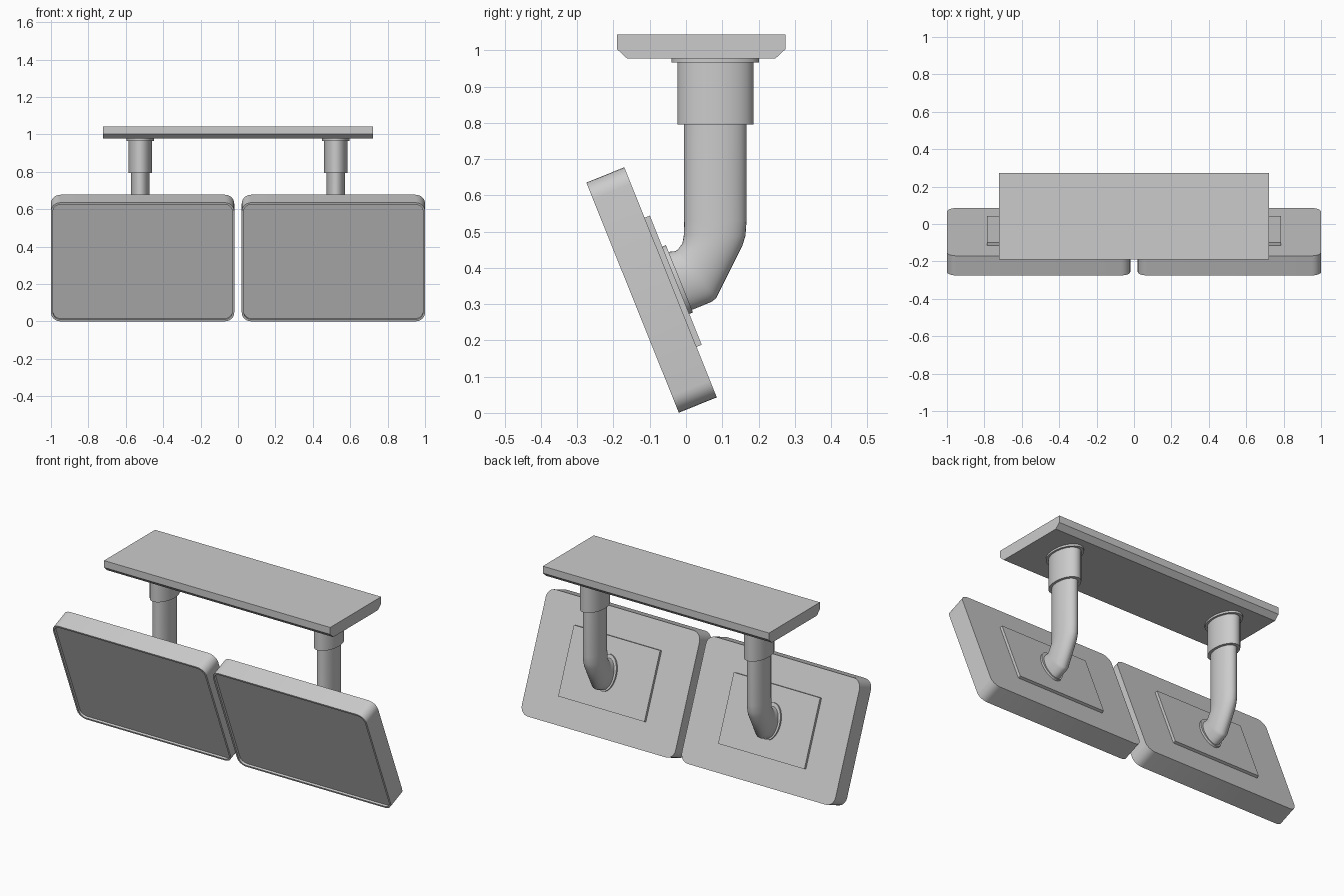
import bpy, bmesh
from math import sin, cos, pi, radians
from mathutils import Matrix, Vector

cube = bpy.data.objects.get("Cube")
if cube:
    bpy.data.objects.remove(cube, do_unlink=True)

grey = bpy.data.materials.new("light_grey")
grey.use_nodes = True
colour = (0.6, 0.6, 0.6, 1)
grey.diffuse_color = colour
grey.node_tree.nodes["Principled BSDF"].inputs["Base Color"].default_value = colour


def loft(name, rings, matrix=Matrix()):
    """Skin a row of equal point rings and cap both ends."""
    bm = bmesh.new()
    rows = [[bm.verts.new(matrix @ Vector(p)) for p in ring] for ring in rings]
    n = len(rows[0])
    for a, b in zip(rows, rows[1:]):
        for i in range(n):
            j = (i + 1) % n
            bm.faces.new((a[i], a[j], b[j], b[i]))
    bm.faces.new(rows[0][::-1])
    bm.faces.new(rows[-1])
    bmesh.ops.recalc_face_normals(bm, faces=bm.faces)
    mesh = bpy.data.meshes.new(name)
    bm.to_mesh(mesh)
    bm.free()
    mesh.materials.append(grey)
    obj = bpy.data.objects.new(name, mesh)
    bpy.context.collection.objects.link(obj)
    bpy.ops.object.select_all(action='DESELECT')
    obj.select_set(True)
    bpy.context.view_layer.objects.active = obj
    bpy.ops.object.shade_smooth_by_angle(angle=radians(35))
    return obj


def rounded(w, h, r, y, seg=6):
    """Rounded rectangle in the xz plane, given half sizes."""
    pts = []
    for k, (sx, sz) in enumerate(((1, 1), (-1, 1), (-1, -1), (1, -1))):
        for i in range(seg + 1):
            a = (k + i / seg) * pi / 2
            pts.append((sx * (w - r) + r * cos(a), y, sz * (h - r) + r * sin(a)))
    return pts


def rect(w, h, y):
    return [(w, y, h), (-w, y, h), (-w, y, -h), (w, y, -h)]


def oval(x, rx, inner, outer, n=32):
    """Oval ring whose long axis runs between two (y, z) points."""
    a, b = Vector(inner), Vector(outer)
    mid, half = (a + b) / 2, (b - a) / 2
    ring = []
    for i in range(n):
        t = 2 * pi * i / n
        p = mid + half * cos(t)
        ring.append((x + rx * sin(t), p.x, p.y))
    return ring


# ceiling plate with chamfered lower long edges
profile = [(-0.19, 1.043), (0.274, 1.043), (0.274, 1.003),
           (0.246, 0.977), (-0.162, 0.977), (-0.19, 1.003)]
loft("ceiling_plate", [[(x, y, z) for y, z in profile] for x in (-0.721, 0.721)])

# pipe outline: inner and outer (y, z) points down the bend
bend = [((-0.005, 0.80), (0.167, 0.80)), ((-0.005, 0.53), (0.167, 0.53)),
        ((-0.006, 0.49), (0.164, 0.488)), ((-0.010, 0.467), (0.155, 0.46)),
        ((-0.022, 0.451), (0.083, 0.316)), ((-0.030, 0.446), (0.070, 0.306)),
        ((-0.049, 0.444), (0.016, 0.284))]

for side, s in (("left", 1), ("right", -1)):
    x = s * 0.523
    tilt = Matrix.Translation((s * 0.51, -0.095, 0.339)) @ Matrix.Rotation(radians(21.9), 4, 'X')

    # screen with thin rim and recessed face
    loft(side + "_screen", [rounded(0.49, 0.342, 0.05, 0.0565),
                            rounded(0.49, 0.342, 0.05, -0.0565),
                            rounded(0.479, 0.331, 0.04, -0.0565),
                            rounded(0.479, 0.331, 0.04, -0.044)], tilt)
    loft(side + "_back_plate", [rect(0.275, 0.192, 0.056), rect(0.275, 0.192, 0.072)], tilt)

    # flange where the pipe meets the back plate
    ring = oval(x - s * 0.51, 0.061, (0, -0.1), (0, 0.1))
    loft(side + "_screen_flange",
         [[(px, y, pz) for px, _, pz in ring] for y in (0.071, 0.083)], tilt)

    # bent pipe, collar and ceiling flange
    loft(side + "_pipe", [oval(x, 0.049, a, b) for a, b in bend])
    loft(side + "_collar", [oval(x, 0.063, (-0.024, z), (0.186, z)) for z in (0.795, 0.968)])
    loft(side + "_ceiling_flange", [oval(x, 0.074, (-0.04, z), (0.202, z)) for z in (0.966, 0.979)])
